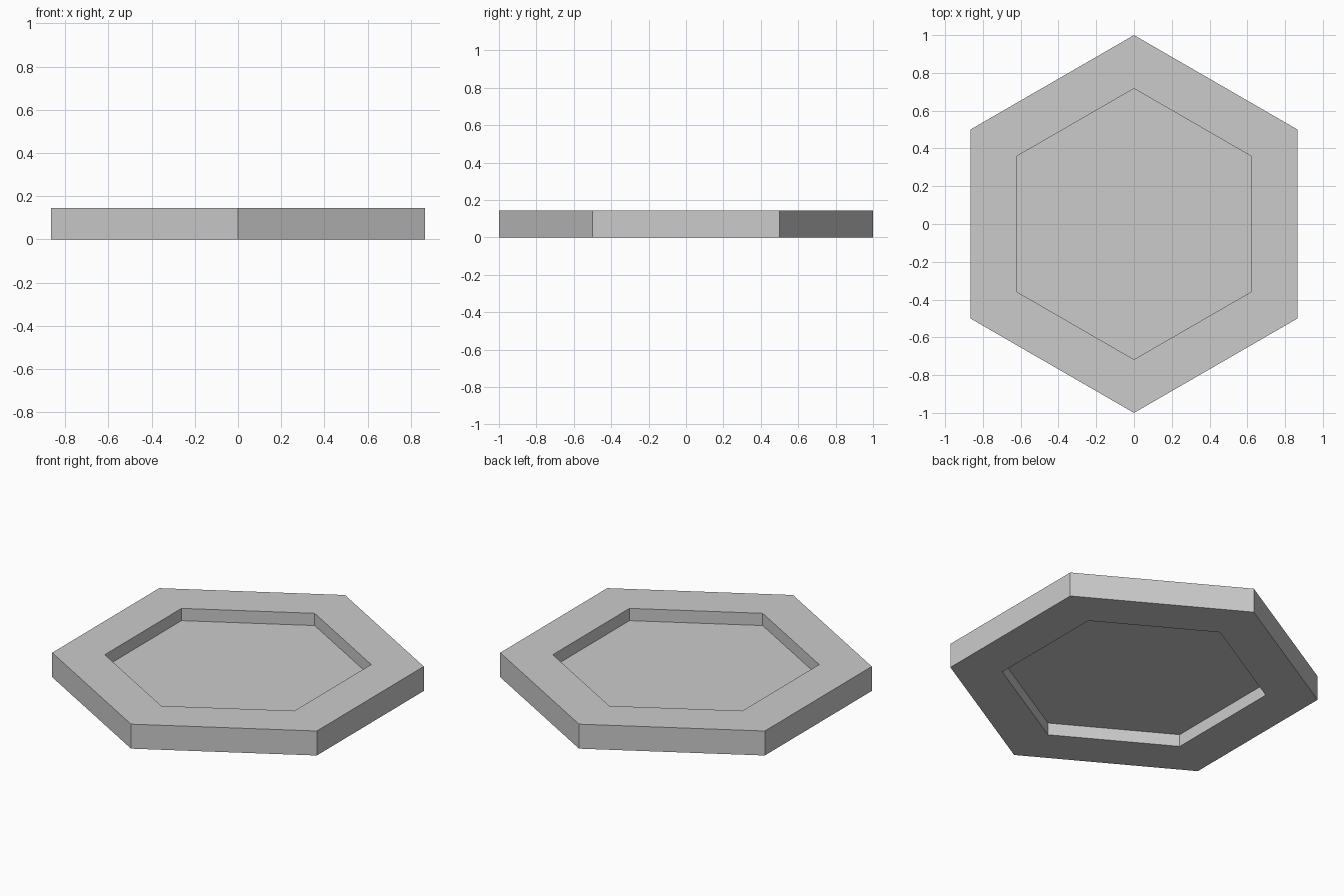
import bpy, bmesh
from math import pi, cos, sin

if "Cube" in bpy.data.objects:
    bpy.data.objects.remove(bpy.data.objects["Cube"])

HEIGHT = 0.145
OUTER, INNER = 1.0, 0.717
SIDES = 6


def hex_loop(bm, radius, z):
    """Six vertices with corners pointing along +y and -y."""
    angles = [pi / 2 + 2 * pi * i / SIDES for i in range(SIDES)]
    return [bm.verts.new((radius * cos(a), radius * sin(a), z)) for a in angles]


def finish(bm, name):
    mesh = bpy.data.meshes.new(name)
    bm.to_mesh(mesh)
    bm.free()
    bpy.context.collection.objects.link(bpy.data.objects.new(name, mesh))


# Hexagonal rim: a rectangular section swept around six sides
bm = bmesh.new()
section = [(OUTER, 0), (OUTER, HEIGHT), (INNER, HEIGHT), (INNER, 0)]
loops = [hex_loop(bm, r, z) for r, z in section]
for a, b in zip(loops, loops[1:] + loops[:1]):
    for i in range(SIDES):
        j = (i + 1) % SIDES
        bm.faces.new((a[i], a[j], b[j], b[i]))
bmesh.ops.recalc_face_normals(bm, faces=bm.faces)
finish(bm, "hex_rim")

# Thin floor panel at mid height, recessed from both the top and the bottom
bm = bmesh.new()
bm.faces.new(hex_loop(bm, INNER, HEIGHT / 2))
finish(bm, "floor_panel")
